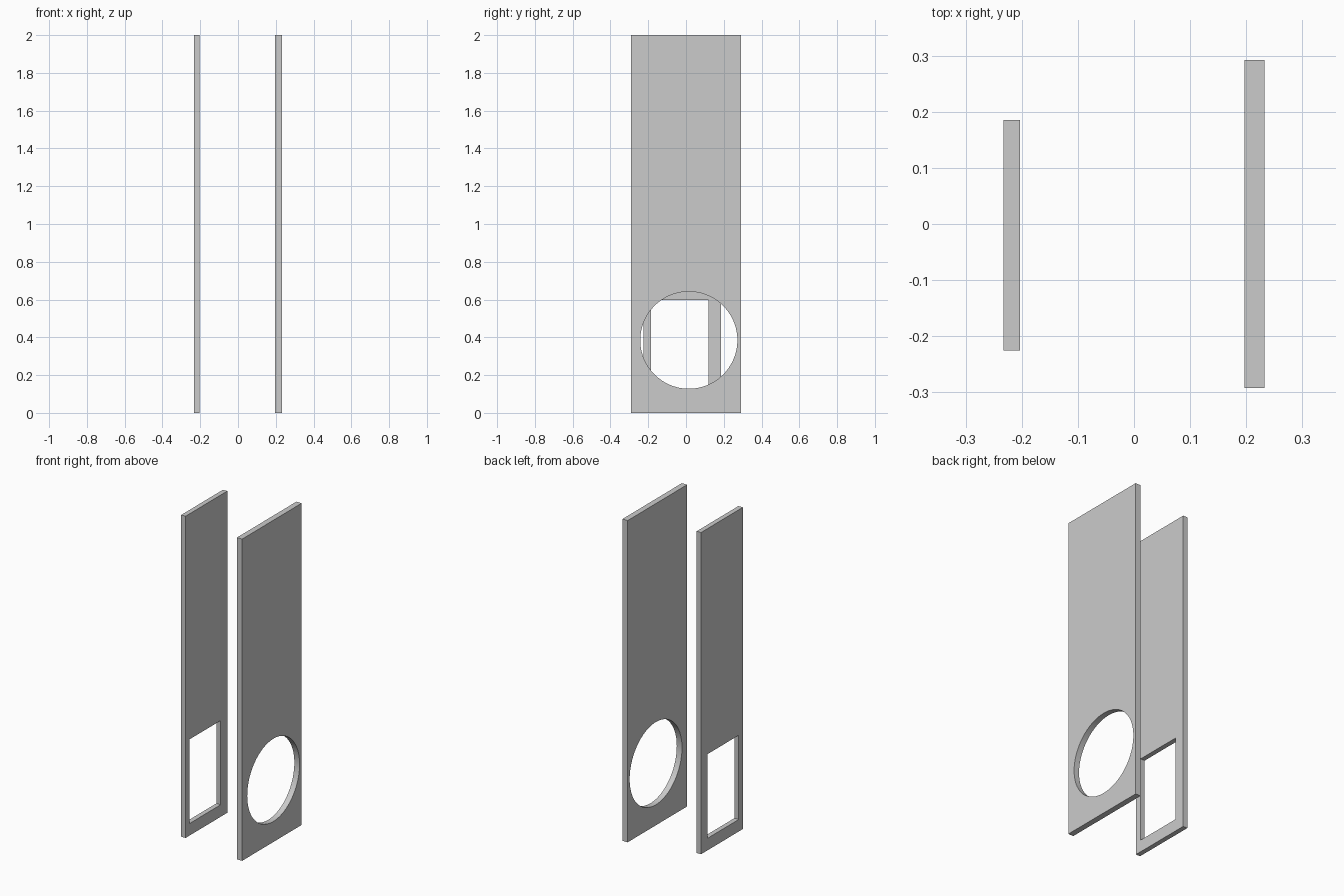
import bpy
import math

if "Cube" in bpy.data.objects:
    bpy.data.objects.remove(bpy.data.objects["Cube"])


def box(name, lo, hi):
    """Axis-aligned box between two corners."""
    centre = [(a + b) / 2 for a, b in zip(lo, hi)]
    bpy.ops.mesh.primitive_cube_add(size=1, location=centre)
    obj = bpy.context.object
    obj.name = name
    obj.scale = [b - a for a, b in zip(lo, hi)]
    bpy.ops.object.transform_apply(location=False, rotation=False, scale=True)
    return obj


def cut(panel, cutter):
    """Cut an opening through a panel, then discard the cutter."""
    cutter.hide_render = True
    mod = panel.modifiers.new("opening", 'BOOLEAN')
    mod.operation = 'DIFFERENCE'
    mod.solver = 'EXACT'
    mod.object = cutter
    bpy.ops.object.select_all(action='DESELECT')
    panel.select_set(True)
    bpy.context.view_layer.objects.active = panel
    bpy.ops.object.modifier_apply(modifier=mod.name)
    bpy.data.objects.remove(cutter, do_unlink=True)
    bpy.ops.object.shade_smooth_by_angle(angle=math.radians(30))


# Wide panel with a round opening
round_panel = box("round_opening_panel", (0.197, -0.292, 0), (0.233, 0.292, 2))
bpy.ops.mesh.primitive_cylinder_add(vertices=96, radius=0.257, depth=0.2,
                                    location=(0.215, 0.015, 0.385),
                                    rotation=(0, math.pi / 2, 0))
cut(round_panel, bpy.context.object)

# Narrow panel with a rectangular opening
square_panel = box("square_opening_panel", (-0.233, -0.225, 0), (-0.203, 0.185, 2))
cut(square_panel, box("cutter", (-0.3, -0.185, 0.075), (-0.1, 0.12, 0.598)))
